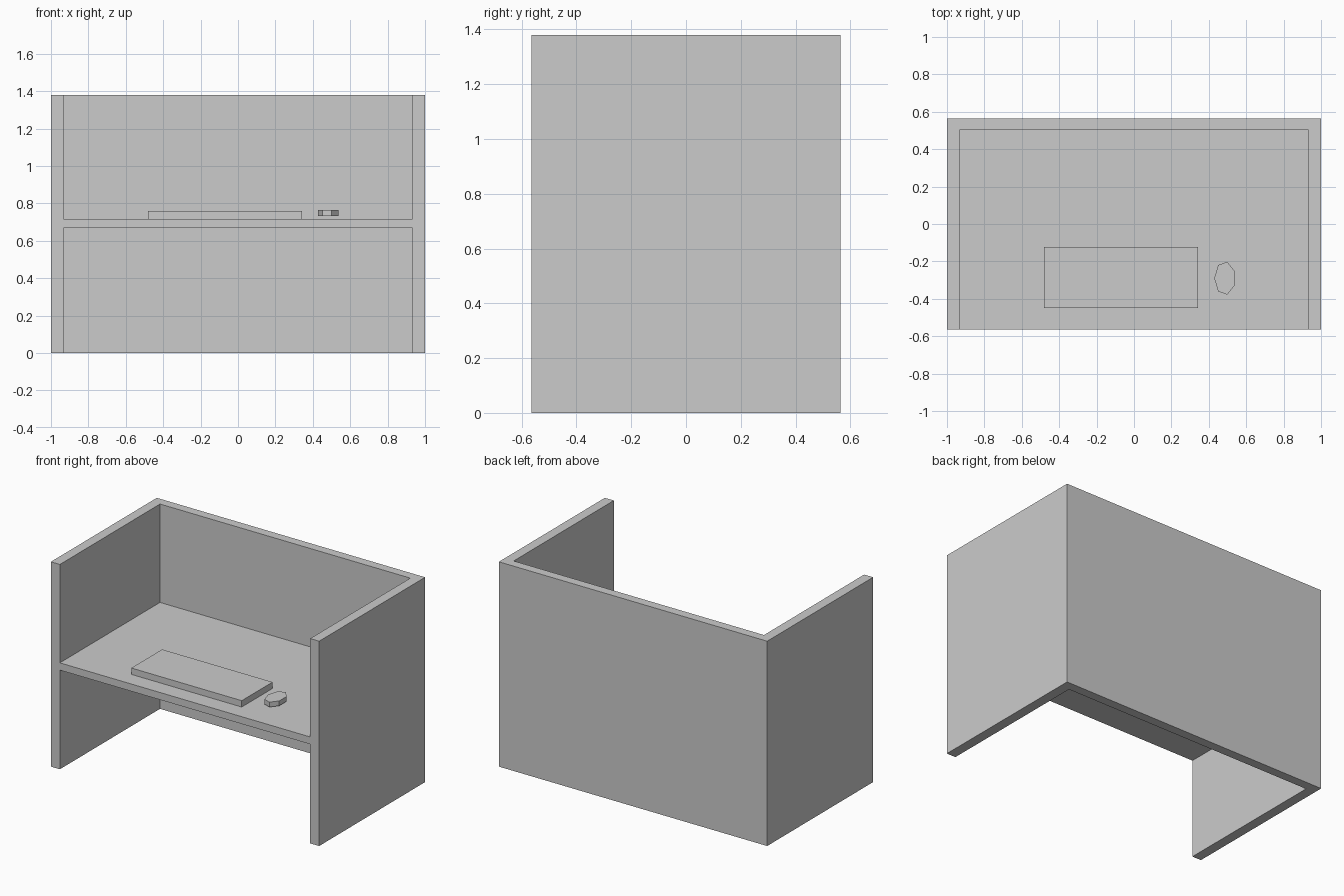
import bpy, bmesh
from math import cos, sin, pi

if "Cube" in bpy.data.objects:
    bpy.data.objects.remove(bpy.data.objects["Cube"])


def prism(name, outline, z0, z1):
    """Extrude a flat outline (counter-clockwise x, y points) from z0 to z1."""
    bm = bmesh.new()
    face = bm.faces.new([bm.verts.new((x, y, z0)) for x, y in outline])
    top = bmesh.ops.extrude_face_region(bm, geom=[face])["geom"]
    moved = [v for v in top if isinstance(v, bmesh.types.BMVert)]
    bmesh.ops.translate(bm, verts=moved, vec=(0, 0, z1 - z0))
    bmesh.ops.recalc_face_normals(bm, faces=bm.faces)
    mesh = bpy.data.meshes.new(name)
    bm.to_mesh(mesh)
    bm.free()
    obj = bpy.data.objects.new(name, mesh)
    bpy.context.collection.objects.link(obj)
    return obj


def box(name, x0, x1, y0, y1, z0, z1):
    return prism(name, [(x0, y0), (x1, y0), (x1, y1), (x0, y1)], z0, z1)


W, D, H = 1.0, 0.564, 1.38      # half width, half depth, height
IX, IY = 0.933, 0.502           # inner faces of the side and back walls

# U-shaped partition walls, open at the front
prism("partition_walls",
      [(-W, -D), (-IX, -D), (-IX, IY), (IX, IY),
       (IX, -D), (W, -D), (W, D), (-W, D)], 0, H)

# Desk top between the walls
box("desk_top", -IX, IX, -D, IY, 0.668, 0.717)

# Keyboard slab on the desk
box("keyboard", -0.48, 0.343, -0.45, -0.122, 0.717, 0.76)

# Seven-sided mouse, just above the desk
prism("mouse",
      [(0.486 + 0.057 * cos(pi + 2 * pi * i / 7),
        -0.29 + 0.09 * sin(pi + 2 * pi * i / 7)) for i in range(7)],
      0.731, 0.764)
